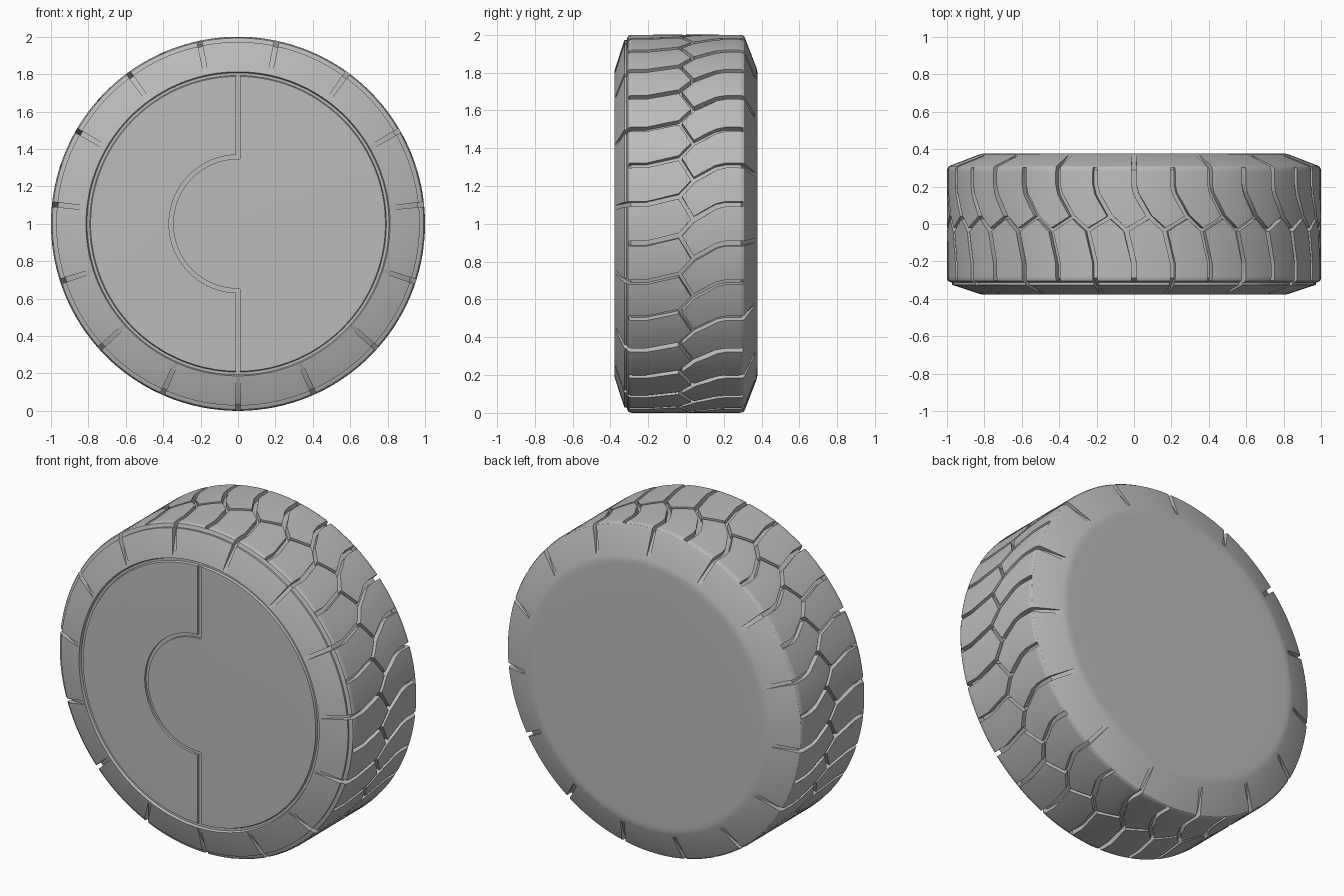
import bpy, bmesh, math
from mathutils import Vector

if "Cube" in bpy.data.objects:
    bpy.data.objects.remove(bpy.data.objects["Cube"])

PITCH = math.radians(12)      # one tread pitch, 30 around the tyre
COUNT = 30


def make_object(name, bm):
    bmesh.ops.recalc_face_normals(bm, faces=bm.faces)
    mesh = bpy.data.meshes.new(name)
    bm.to_mesh(mesh)
    bm.free()
    ob = bpy.data.objects.new(name, mesh)
    bpy.context.collection.objects.link(ob)
    return ob


def around(theta, y, r):
    return (r * math.sin(theta), y, 1 + r * math.cos(theta))


def ribbon(bm, pts, width, place, closed=False):
    """Solid strip with mitred corners; place(u, v, level) maps it to space."""
    pts = [Vector(p) for p in pts]
    n = len(pts)
    rings = []
    for i, p in enumerate(pts):
        a = pts[i - 1] if i or closed else None
        b = pts[(i + 1) % n] if i < n - 1 or closed else None
        if closed and i == 0:
            a = pts[-1] - Vector((math.tau, 0))
        if closed and i == n - 1:
            b = pts[0] + Vector((math.tau, 0))
        d1 = (p - a).normalized() if a is not None else (b - p).normalized()
        d2 = (b - p).normalized() if b is not None else d1
        n1, n2 = Vector((-d1.y, d1.x)), Vector((-d2.y, d2.x))
        m = (n1 + n2).normalized()
        m *= width / 2 / max(m.dot(n1), 0.5)
        corners = ((p - m, 0), (p + m, 0), (p + m, 1), (p - m, 1))
        rings.append([bm.verts.new(place(q.x, q.y, k)) for q, k in corners])
    for i in range(n if closed else n - 1):
        r, s = rings[i], rings[(i + 1) % n]
        for j in range(4):
            k = (j + 1) % 4
            bm.faces.new((r[j], r[k], s[k], s[j]))
    if not closed:
        bm.faces.new(rings[0])
        bm.faces.new(rings[-1])


def cut(target, cutter):
    mod = target.modifiers.new("groove", 'BOOLEAN')
    mod.operation = 'DIFFERENCE'
    mod.solver = 'EXACT'
    mod.object = cutter
    bpy.context.view_layer.objects.active = target
    bpy.ops.object.modifier_apply(modifier=mod.name)
    bpy.data.objects.remove(cutter)


# Tyre body: lathed profile of (y, radius), front to back
profile = [(-.376, 0), (-.376, .70), (-.374, .788), (-.362, .793), (-.362, .807),
           (-.377, .813), (-.374, .825), (-.328, .965), (-.325, .972), (-.314, .972),
           (-.312, .980), (-.306, .993), (-.295, .999), (-.28, 1.0), (.28, 1.0),
           (.297, .998), (.307, .992), (.313, .980), (.373, .825), (.377, .805),
           (.378, .78), (.378, .6), (.378, 0)]
SEG = 180
bm = bmesh.new()
rings = []
for y, r in profile:
    if r == 0:
        rings.append([bm.verts.new((0, y, 1))] * SEG)
    else:
        rings.append([bm.verts.new(around(math.tau * i / SEG, y, r)) for i in range(SEG)])
for a, b in zip(rings, rings[1:]):
    for i in range(SEG):
        j = (i + 1) % SEG
        bm.faces.new(list(dict.fromkeys((a[i], a[j], b[j], b[i]))))
tyre = make_object("tyre", bm)


# Groove floor follows the tread, then drops along the sidewall
def tread_place(u, v, level):
    floor = .967 if abs(v) <= .29 else .967 - (abs(v) - .29) * 1.72
    return around(u, v, 1.05 if level else floor)


NODE = {1: .40 * PITCH, -1: -.20 * PITCH}   # where side grooves meet the zigzag

# Zigzag groove around the middle of the tread
bm = bmesh.new()
zigzag = []
for i in range(COUNT):
    zigzag += [(i * PITCH + NODE[-1], -.035), (i * PITCH + NODE[1], .04)]
ribbon(bm, zigzag, .022, tread_place, closed=True)
cut(tyre, make_object("zigzag_cutter", bm))

# Side grooves, every second one running on down the sidewall
for side in (-1, 1):
    bm = bmesh.new()
    for i in range(COUNT):
        t = i * PITCH
        long_groove = (i % 2 == 1) if side < 0 else (i % 2 == 0)
        path = [(t + NODE[side], side * .037), (t + side * .012, side * .16),
                (t, side * .21), (t, side * .29)]
        path.append((t, side * (.385 if side < 0 else .365) if long_groove else side * .302))
        ribbon(bm, path, .026, tread_place)
    cut(tyre, make_object("side_groove_cutter", bm))

# Seam on the front disc: two straight runs joined by a half circle
bm = bmesh.new()
seam = [(0, .797)]
seam += [(.358 * math.cos(a), .358 * math.sin(a))
         for a in (math.pi * (.5 + k / 40) for k in range(41))]
seam += [(0, -.797)]
ribbon(bm, seam, .022, lambda u, v, k: (u, -.45 if k else -.362, 1 + v))
cut(tyre, make_object("seam_cutter", bm))

# Single rubber grey, smooth with sharp groove edges
grey = bpy.data.materials.new("rubber_grey")
grey.diffuse_color = (.5, .5, .5, 1)
grey.use_nodes = True
grey.node_tree.nodes["Principled BSDF"].inputs["Base Color"].default_value = grey.diffuse_color
tyre.data.materials.clear()
tyre.data.materials.append(grey)
for p in tyre.data.polygons:
    p.material_index = 0
bpy.context.view_layer.objects.active = tyre
tyre.select_set(True)
bpy.ops.object.shade_smooth_by_angle(angle=math.radians(30))
